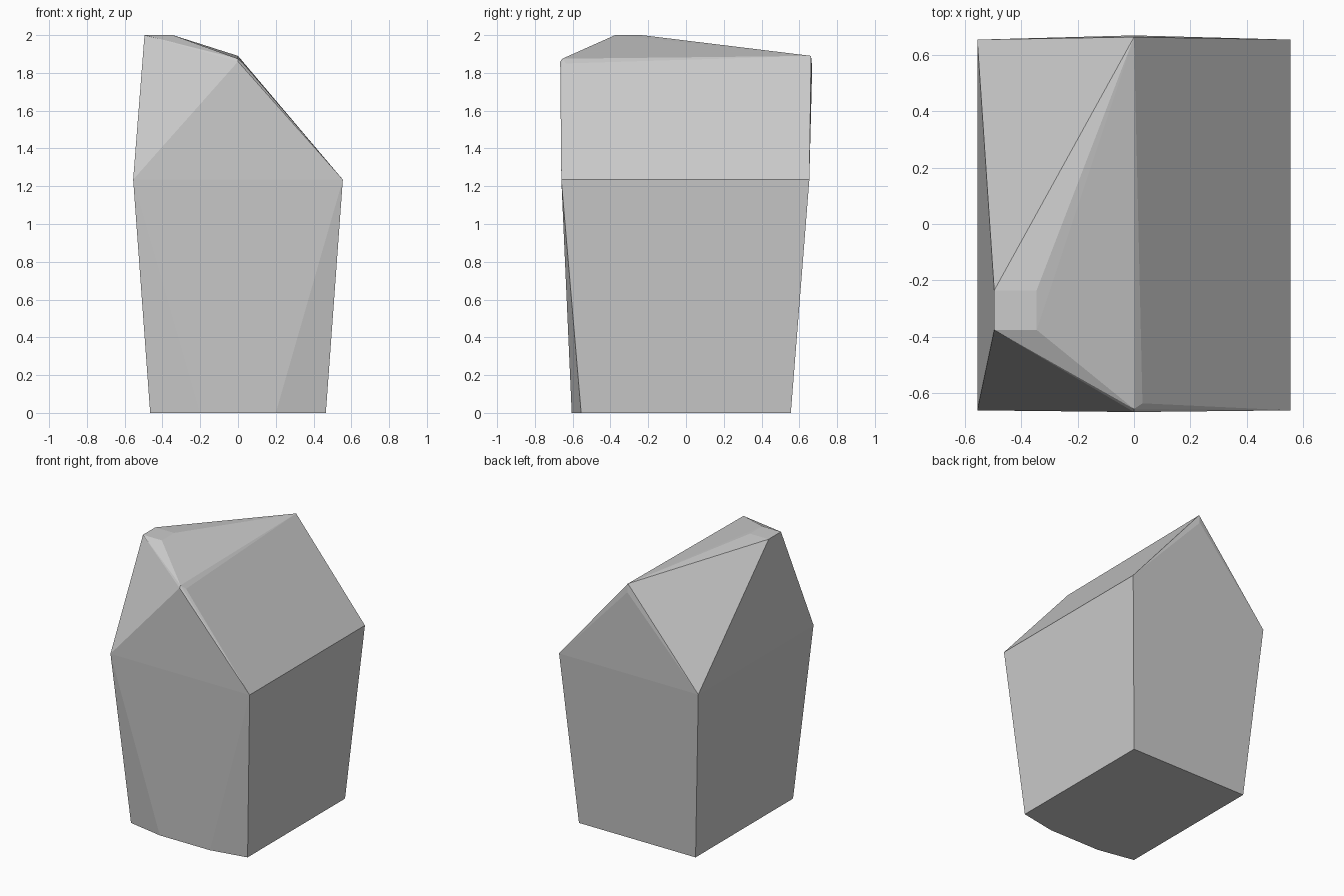
import bpy, bmesh

if "Cube" in bpy.data.objects:
    bpy.data.objects.remove(bpy.data.objects["Cube"])

bm = bmesh.new()


def mirrored(points):
    """Add each point on both sides of x = 0."""
    for x, y, z in points:
        for side in ((1, -1) if x else (1,)):
            bm.verts.new((side * x, y, z))


# Base outline with a slightly bowed front
mirrored([(0.465, 0.555, 0), (0.465, -0.555, 0), (0.2, -0.605, 0)])

# Eaves, flaring out from the base
mirrored([(0.555, 0.653, 1.235), (0.555, -0.66, 1.235)])

# Roof ridge with softened ends
mirrored([(0, 0.662, 1.89), (0, 0.668, 1.83),
          (0, -0.655, 1.875), (0, -0.666, 1.86), (0.03, -0.635, 1.85)])

# Flat chimney top on the left of the roof
for x in (-0.495, -0.345):
    for y in (-0.375, -0.235):
        bm.verts.new((x, y, 2.0))

# Wrap everything in one taut faceted shell
hull = bmesh.ops.convex_hull(bm, input=bm.verts[:])
inside = {g for g in hull["geom_interior"] + hull["geom_unused"]
          if isinstance(g, bmesh.types.BMVert)}
bmesh.ops.delete(bm, geom=list(inside), context='VERTS')
bmesh.ops.recalc_face_normals(bm, faces=bm.faces[:])

mesh = bpy.data.meshes.new("house_shell")
bm.to_mesh(mesh)
bm.free()
house = bpy.data.objects.new("house_shell", mesh)
bpy.context.collection.objects.link(house)
